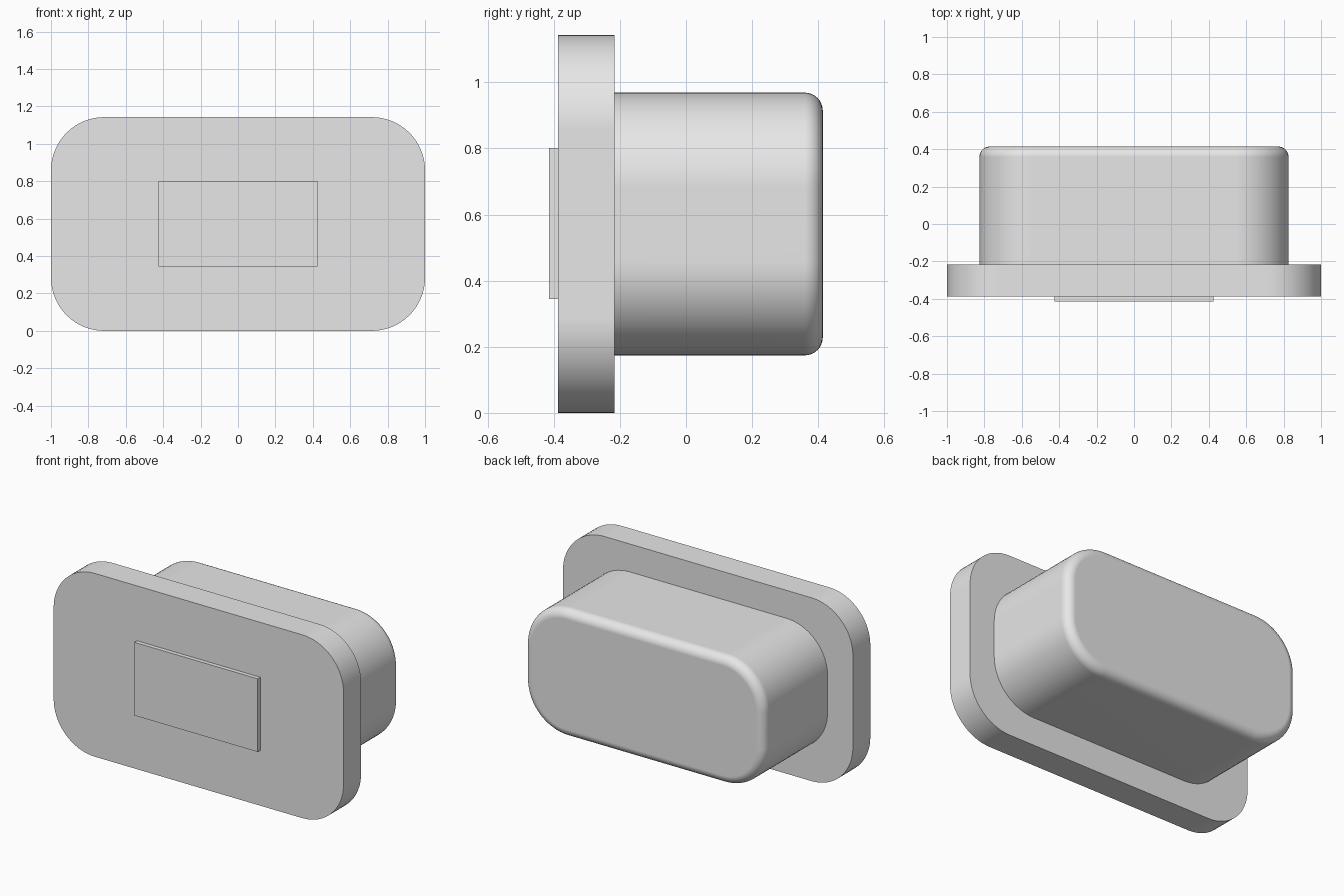
import bpy, bmesh, math
from mathutils import Matrix

if "Cube" in bpy.data.objects:
    bpy.data.objects.remove(bpy.data.objects["Cube"], do_unlink=True)

grey = bpy.data.materials.new("light_grey")
grey.use_nodes = True
grey.diffuse_color = (0.8, 0.8, 0.8, 1)
grey.node_tree.nodes["Principled BSDF"].inputs["Base Color"].default_value = (0.8, 0.8, 0.8, 1)


def block(name, half_x, y0, y1, z0, z1, corner=0, back_round=0):
    """Box with optional rounded corners along y and a rounded back rim."""
    bm = bmesh.new()
    bmesh.ops.create_cube(bm, size=1)
    bm.transform(Matrix.Translation((0, (y0 + y1) / 2, (z0 + z1) / 2))
                 @ Matrix.Diagonal((2 * half_x, y1 - y0, z1 - z0, 1)))
    if corner:
        edges = [e for e in bm.edges if abs(e.verts[0].co.y - e.verts[1].co.y) > 0.01]
        bmesh.ops.bevel(bm, geom=edges, offset=corner, offset_type='OFFSET',
                        segments=16, profile=0.5, affect='EDGES')
    if back_round:
        edges = [e for e in bm.edges if all(v.co.y > y1 - 0.001 for v in e.verts)]
        bmesh.ops.bevel(bm, geom=edges, offset=back_round, offset_type='OFFSET',
                        segments=8, profile=0.5, affect='EDGES')
    bmesh.ops.recalc_face_normals(bm, faces=bm.faces)
    mesh = bpy.data.meshes.new(name)
    bm.to_mesh(mesh)
    bm.free()
    mesh.materials.append(grey)
    obj = bpy.data.objects.new(name, mesh)
    bpy.context.collection.objects.link(obj)
    bpy.ops.object.select_all(action='DESELECT')
    obj.select_set(True)
    bpy.context.view_layer.objects.active = obj
    if corner:
        bpy.ops.object.shade_smooth_by_angle(angle=math.radians(35))
        # Keep the large flat faces flat beside the rounded rims
        normals = obj.modifiers.new("flat_face_normals", 'WEIGHTED_NORMAL')
        normals.keep_sharp = True
    return obj


# Wide front flange, rear body and raised front plate
block("front_flange", 1.0, -0.388, -0.216, 0, 1.143, corner=0.285)
block("rear_body", 0.826, -0.24, 0.414, 0.174, 0.969, corner=0.285, back_round=0.055)
block("front_plate", 0.426, -0.414, -0.38, 0.345, 0.801)
